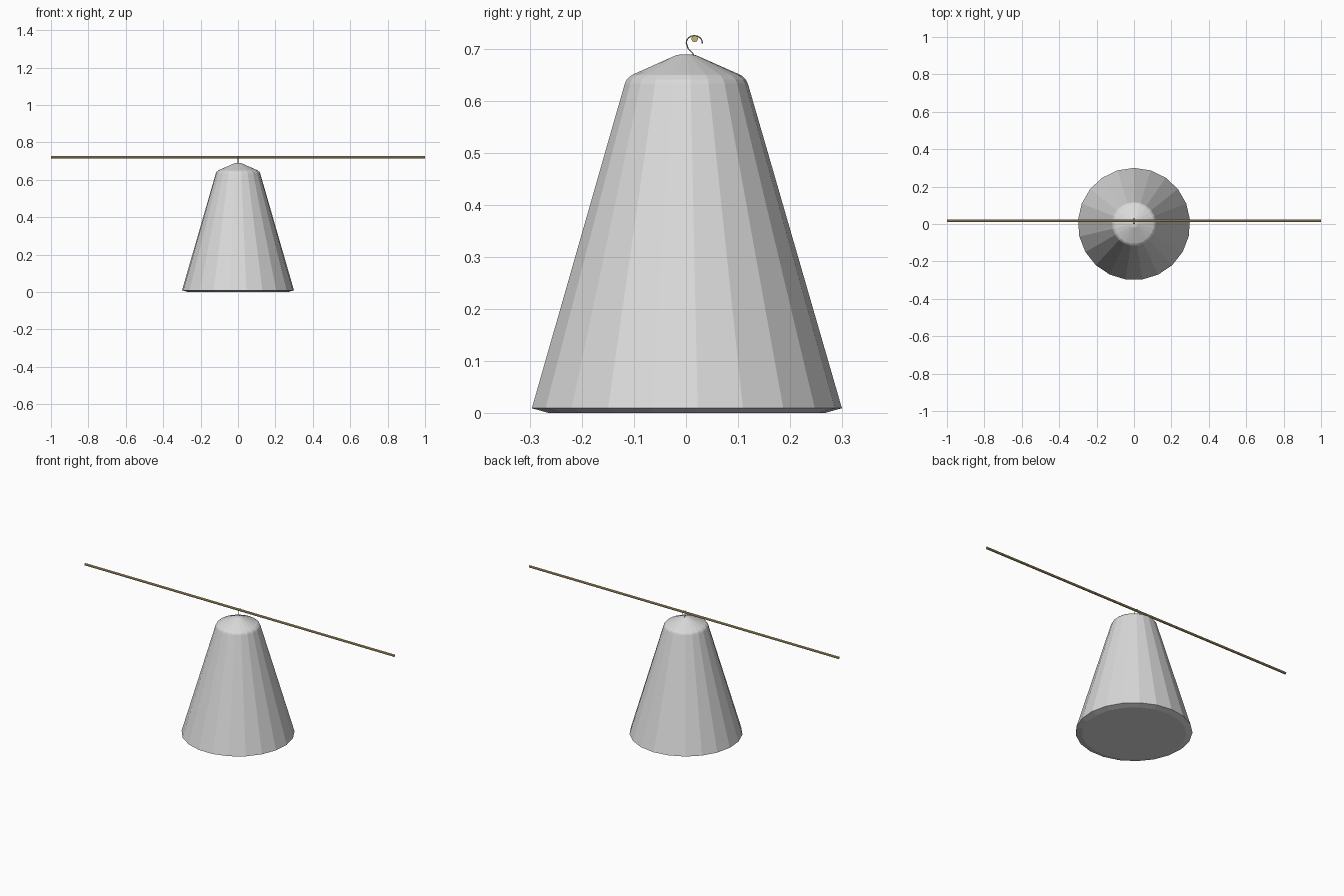
import bpy
import bmesh
from math import sin, cos, pi, radians
from mathutils import Vector

cube = bpy.data.objects.get("Cube")
if cube:
    bpy.data.objects.remove(cube, do_unlink=True)


def material(name, color):
    mat = bpy.data.materials.new(name)
    mat.use_nodes = True
    mat.diffuse_color = (*color, 1)
    mat.node_tree.nodes["Principled BSDF"].inputs["Base Color"].default_value = (*color, 1)
    return mat


def add_object(name, data, mat):
    obj = bpy.data.objects.new(name, data)
    bpy.context.collection.objects.link(obj)
    data.materials.append(mat)
    return obj


def lathe(name, profile, sides, mat):
    """Solid of revolution about z with flat end caps and a corner on +y."""
    bm = bmesh.new()
    rings = []
    for r, z in profile:
        angles = [pi / 2 + 2 * pi * i / sides for i in range(sides)]
        rings.append([bm.verts.new((r * cos(a), r * sin(a), z)) for a in angles])
    for low, high in zip(rings, rings[1:]):
        for i in range(sides):
            j = (i + 1) % sides
            bm.faces.new((low[i], low[j], high[j], high[i]))
    bm.faces.new(rings[0][::-1])
    bm.faces.new(rings[-1])
    mesh = bpy.data.meshes.new(name)
    bm.to_mesh(mesh)
    bm.free()
    return add_object(name, mesh, mat)


gray = material("light gray", (0.70, 0.70, 0.70))
wood = material("tan wood", (0.60, 0.44, 0.20))
steel = material("steel wire", (0.40, 0.40, 0.40))

# Faceted weight with a chamfered foot and a shallow conical cap
lathe("cone_weight", [(0.268, 0), (0.3, 0.009), (0.119, 0.634), (0.115, 0.642),
                      (0.106, 0.65), (0.02, 0.688), (0.01, 0.69)], 21, gray)

# Wire hook rising from the cap and curling over the rod
hook = bpy.data.curves.new("wire_hook", "CURVE")
hook.dimensions = "3D"
hook.bevel_depth = 0.0014
hook.bevel_resolution = 1
hook.use_fill_caps = True
path = [(0.015, 0.687), (0.013, 0.692), (0.004, 0.701)]
for step in range(9):
    a = radians(185 - step * 24)
    path.append((0.016 + 0.0155 * cos(a), 0.7125 + 0.0135 * sin(a)))
spline = hook.splines.new("POLY")
spline.points.add(len(path) - 1)
for point, (y, z) in zip(spline.points, path):
    point.co = (0, y, z, 1)
add_object("wire_hook", hook, steel)

# Long thin rod lying through the hook
rod = lathe("balance_rod", [(0.0066, -1), (0.0066, 1)], 8, wood)
rod.rotation_euler = (0, radians(90), 0)
rod.location = Vector((0, 0.0165, 0.72))
